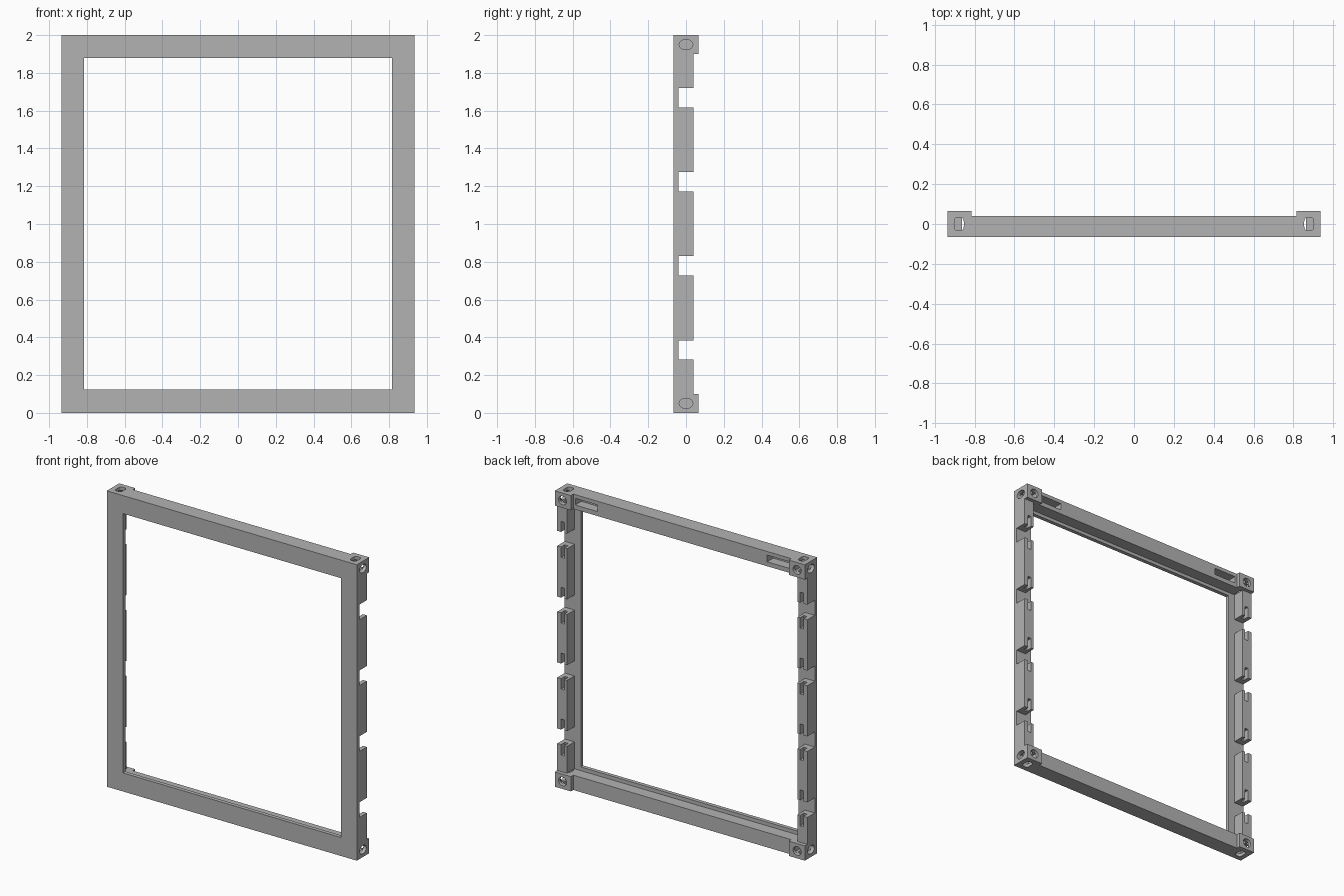
import bpy, bmesh, math
from mathutils import Matrix, Vector

if "Cube" in bpy.data.objects:
    bpy.data.objects.remove(bpy.data.objects["Cube"])

GREY = (0.45, 0.45, 0.45, 1)
steel = bpy.data.materials.new("plain_grey")
steel.use_nodes = True
steel.diffuse_color = GREY
steel.node_tree.nodes["Principled BSDF"].inputs["Base Color"].default_value = GREY

W, H, FRONT, LIP, BACK = 0.935, 2.0, -0.066, -0.04, 0.04
INNER, CORNER = 0.815, 0.1


def link(name, mesh):
    obj = bpy.data.objects.new(name, mesh)
    bpy.context.collection.objects.link(obj)
    if not mesh.materials:
        mesh.materials.append(steel)
    return obj


def boxes(name, ranges):
    """One mesh of separate boxes, each given by its low and high corner."""
    bm = bmesh.new()
    for lo, hi in ranges:
        lo, hi = Vector(lo), Vector(hi)
        m = Matrix.Translation((lo + hi) / 2) @ Matrix.Diagonal((hi - lo).to_4d())
        m[3][3] = 1
        bmesh.ops.create_cube(bm, size=1, matrix=m)
    mesh = bpy.data.meshes.new(name)
    bm.to_mesh(mesh)
    bm.free()
    return link(name, mesh)


def hole(axis, centre, a, b, length, power=1.0, sides=32):
    """Oval or rounded-slot prism along the given axis."""
    bm = bmesh.new()
    ring = []
    for i in range(sides):
        t = math.tau * i / sides
        c, s = math.cos(t), math.sin(t)
        u = a * math.copysign(abs(c) ** power, c)
        v = b * math.copysign(abs(s) ** power, s)
        p = {"x": (-length / 2, u, v), "y": (u, -length / 2, v), "z": (u, v, -length / 2)}[axis]
        ring.append(bm.verts.new(Vector(centre) + Vector(p)))
    face = bm.faces.new(ring)
    out = bmesh.ops.extrude_face_region(bm, geom=[face])
    step = Vector([length if k == axis else 0 for k in "xyz"])
    bmesh.ops.translate(bm, vec=step, verts=[v for v in out["geom"] if isinstance(v, bmesh.types.BMVert)])
    bmesh.ops.recalc_face_normals(bm, faces=bm.faces)
    mesh = bpy.data.meshes.new("hole")
    bm.to_mesh(mesh)
    bm.free()
    return link("hole_cutter", mesh)


def cut(obj, cutters):
    """Subtract the cutters from the part, then remove them."""
    for c in cutters:
        mod = obj.modifiers.new("cut", "BOOLEAN")
        mod.operation, mod.solver, mod.object = "DIFFERENCE", "EXACT", c
    bpy.context.view_layer.update()
    mesh = bpy.data.meshes.new_from_object(obj.evaluated_get(bpy.context.evaluated_depsgraph_get()))
    obj.modifiers.clear()
    obj.data = mesh
    for c in cutters:
        bpy.data.objects.remove(c)
    return obj


def mirrored(obj, name, flip_x=False, flip_z=False):
    mesh = obj.data.copy()
    if flip_x:
        mesh.transform(Matrix.Diagonal((-1, 1, 1, 1)))
    if flip_z:
        mesh.transform(Matrix.Translation((0, 0, H)) @ Matrix.Diagonal((1, 1, -1, 1)))
    if flip_x != flip_z:
        mesh.flip_normals()
    return link(name, mesh)


# Front plate with its large opening
plate = boxes("front_plate", [((-W, FRONT, 0), (W, LIP, H))])
cut(plate, [boxes("opening", [((-INNER, -1, 0.125), (INNER, 1, 1.878))])])

# Rails behind the plate; the upper one has a pocket at each end
boxes("bottom_rail", [((-INNER, LIP, 0), (INNER, BACK, CORNER))])
top = boxes("top_rail", [((-INNER, LIP, H - CORNER), (INNER, BACK, H))])
cut(top, [boxes("pockets", [((0.635, -0.025, 1.93), (0.8, 0.1, 1.975)),
                            ((-0.8, -0.025, 1.93), (-0.635, 0.1, 1.975))])])

# Side post blocks, parted by notches, with open slots at the notch ends
notches = [(0.282, 0.384), (0.728, 0.83), (1.173, 1.275), (1.618, 1.72)]
starts = [CORNER] + [n[1] for n in notches]
ends = [n[0] for n in notches] + [H - CORNER]
post = boxes("left_post", [((0.862, LIP, a), (W, BACK, b)) for a, b in zip(starts, ends)])
cut(post, [boxes("slots", [((0.882, 0.0, a - 0.07), (0.906, 0.1, b + 0.07)) for a, b in notches])])
mirrored(post, "right_post", flip_x=True)

# Hollow corner blocks with openings on the sides, back, top and bottom
corner = boxes("top_left_corner", [((INNER, LIP, H - CORNER), (W, 0.066, H))])
mid = H - CORNER / 2
cut(corner, [
    boxes("cavity", [((0.838, -0.038, 1.922), (0.912, 0.045, 1.978))]),
    hole("x", (0.92, 0, mid), 0.036, 0.027, 0.08),
    hole("y", (0.877, 0.055, mid), 0.03, 0.029, 0.08),
    hole("z", (0.878, 0, mid), 0.024, 0.033, 0.3, power=0.6),
])
mirrored(corner, "top_right_corner", flip_x=True)
mirrored(corner, "bottom_left_corner", flip_z=True)
mirrored(corner, "bottom_right_corner", flip_x=True, flip_z=True)
